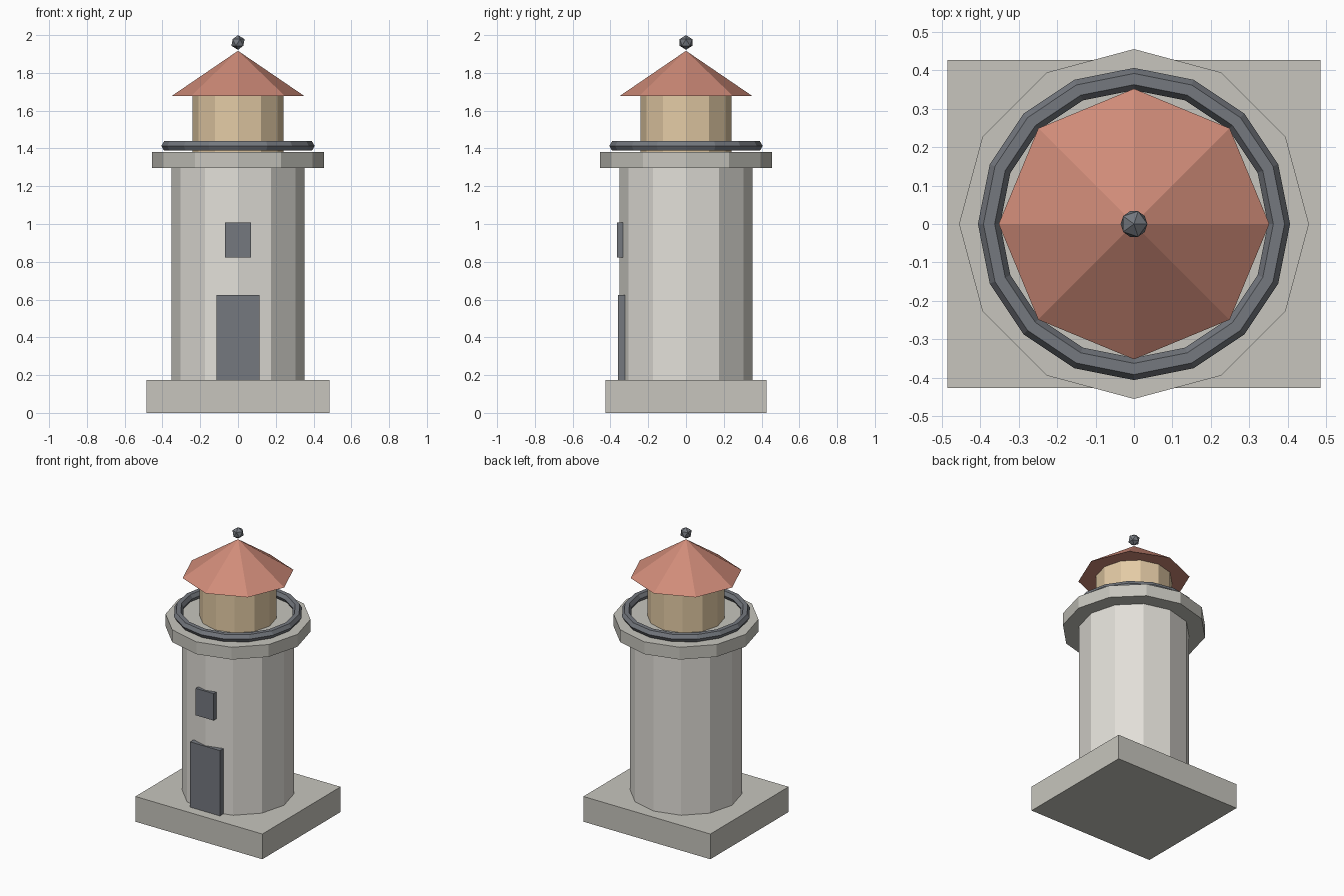
import bpy

default_cube = bpy.data.objects.get("Cube")
if default_cube:
    bpy.data.objects.remove(default_cube, do_unlink=True)


def make_material(name, rgb):
    mat = bpy.data.materials.new(name)
    mat.use_nodes = True
    color = (*rgb, 1.0)
    mat.diffuse_color = color
    shader = next(n for n in mat.node_tree.nodes if n.type == "BSDF_PRINCIPLED")
    shader.inputs["Base Color"].default_value = color
    return mat


def finish(name, mat):
    obj = bpy.context.object
    obj.name = name
    obj.data.name = name
    obj.data.materials.append(mat)
    return obj


def box(name, mat, width, y_range, z_range):
    (y0, y1), (z0, z1) = y_range, z_range
    bpy.ops.mesh.primitive_cube_add(size=1, location=(0, (y0 + y1) / 2, (z0 + z1) / 2))
    obj = finish(name, mat)
    obj.scale = (width, y1 - y0, z1 - z0)
    bpy.ops.object.transform_apply(location=False, rotation=False, scale=True)
    return obj


def prism(name, mat, sides, radius, z0, z1, top_radius=None):
    bpy.ops.mesh.primitive_cone_add(
        vertices=sides, radius1=radius,
        radius2=radius if top_radius is None else top_radius,
        depth=z1 - z0, location=(0, 0, (z0 + z1) / 2))
    return finish(name, mat)


pale_wall = make_material("pale wall", (0.76, 0.74, 0.69))
stone = make_material("grey stone", (0.57, 0.56, 0.51))
warm_glass = make_material("warm lantern", (0.77, 0.595, 0.375))
red_roof = make_material("red roof", (0.63, 0.26, 0.19))
dark_metal = make_material("dark metal", (0.176, 0.189, 0.212))

# Base and tower
box("base", stone, 0.97, (-0.427, 0.427), (0, 0.174))
prism("tower", pale_wall, 12, 0.352, 0.174, 1.297)
box("door", dark_metal, 0.228, (-0.36, -0.322), (0.174, 0.625))
box("window", dark_metal, 0.136, (-0.364, -0.332), (0.822, 1.008))

# Gallery and its railing
prism("gallery", stone, 12, 0.455, 1.297, 1.382)
bpy.ops.mesh.primitive_torus_add(
    major_segments=16, minor_segments=6,
    major_radius=0.377, minor_radius=0.029, location=(0, 0, 1.413))
finish("railing", dark_metal)

# Lantern room, roof and finial
prism("lantern_room", warm_glass, 12, 0.242, 1.382, 1.677)
prism("roof", red_roof, 8, 0.352, 1.677, 1.917, top_radius=0)
bpy.ops.mesh.primitive_ico_sphere_add(subdivisions=1, radius=0.039, location=(0, 0, 1.961))
finish("finial", dark_metal)
